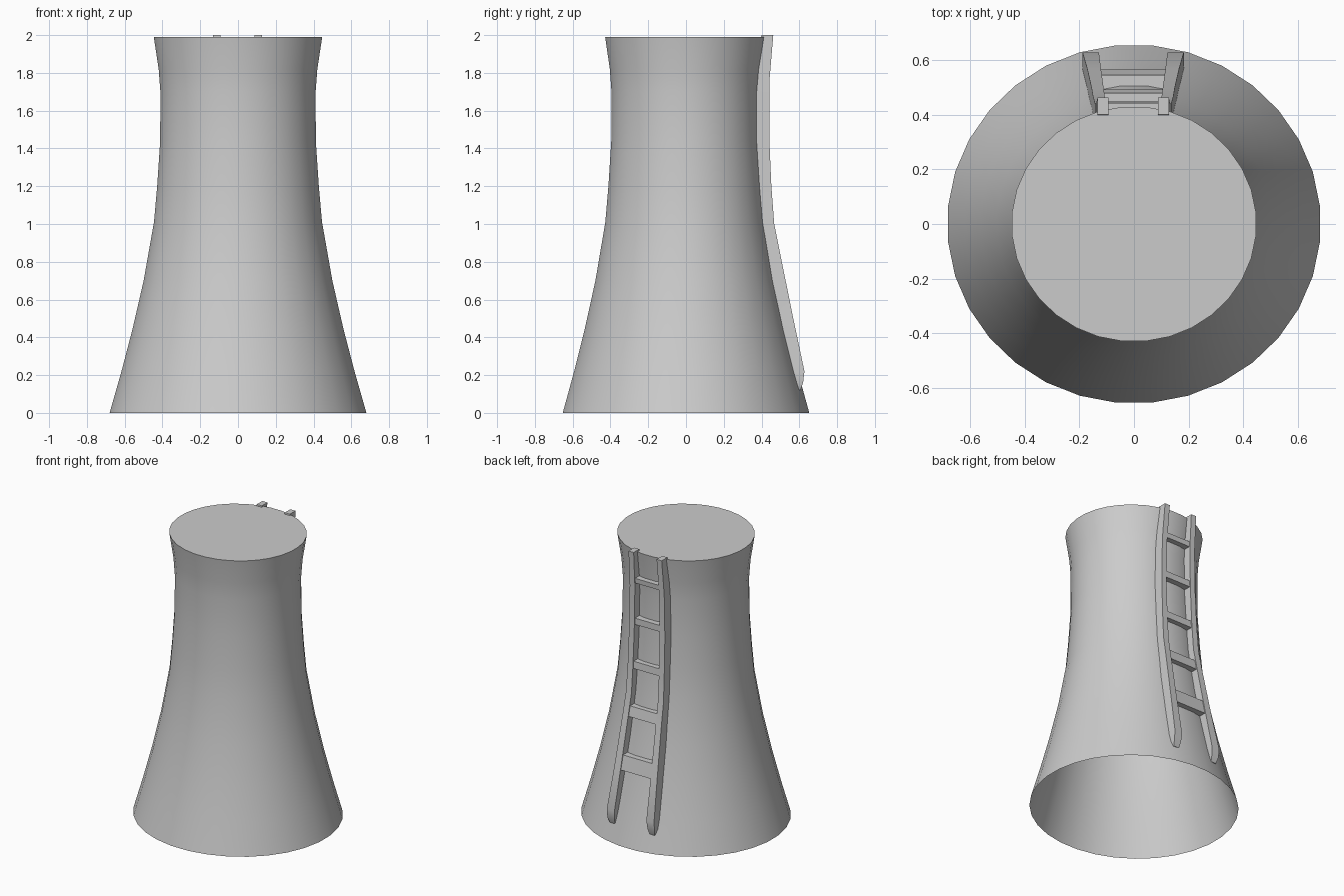
import bpy, bmesh, math

if "Cube" in bpy.data.objects:
    bpy.data.objects.remove(bpy.data.objects["Cube"])

SIDES = 32
SQUASH = 0.96          # tower is slightly narrower front to back

# Tower silhouette: (height, radius along x)
PROFILE = [(0, .683), (.22, .62), (.44, .562), (.7, .502), (1.01, .447), (1.2, .43),
           (1.44, .414), (1.7, .413), (1.82, .422), (1.99, .448)]
# Ladder rail: (height, outer y, inner x, outer x)
RAIL = [(.12, .605, .135, .175), (.16, .62, .13, .185), (.22, .627, .125, .185), (.5, .568, .118, .168),
        (.85, .497, .108, .152), (1.0, .467, .104, .147), (1.2, .452, .102, .143), (1.45, .441, .1, .14),
        (1.75, .441, .095, .135), (2.0, .462, .09, .13)]
# Rungs: (centre height, thickness)
RUNGS = [(.54, .1), (.88, .07), (1.195, .05), (1.5, .045), (1.79, .035)]

grey = bpy.data.materials.new("concrete grey")
grey.diffuse_color = (.6, .6, .6, 1)
grey.use_nodes = True
grey.node_tree.nodes["Principled BSDF"].inputs["Base Color"].default_value = grey.diffuse_color


def lookup(table, z, col):
    """Linear interpolation of a table column by height."""
    for a, b in zip(table, table[1:]):
        if z <= b[0]:
            t = (z - a[0]) / (b[0] - a[0])
            return a[col] + t * (b[col] - a[col])
    return table[-1][col]


def wall_y(z):
    """Depth just under the tower skin behind the ladder."""
    return lookup(PROFILE, z, 1) * SQUASH * .94 - .005


def loft(name, rings, cap_start=True, cap_end=True, angle=40):
    bm = bmesh.new()
    loops = [[bm.verts.new(p) for p in ring] for ring in rings]
    n = len(loops[0])
    for a, b in zip(loops, loops[1:]):
        for i in range(n):
            j = (i + 1) % n
            bm.faces.new((a[i], a[j], b[j], b[i]))
    if cap_start:
        bm.faces.new(loops[0][::-1])
    if cap_end:
        bm.faces.new(loops[-1])
    mesh = bpy.data.meshes.new(name)
    bm.to_mesh(mesh)
    bm.free()
    mesh.materials.append(grey)
    obj = bpy.data.objects.new(name, mesh)
    bpy.context.collection.objects.link(obj)
    bpy.ops.object.select_all(action='DESELECT')
    obj.select_set(True)
    bpy.context.view_layer.objects.active = obj
    bpy.ops.object.shade_smooth_by_angle(angle=math.radians(angle))
    return obj


# Tower shell: closed top, open bottom
def ring(z, r):
    angles = [2 * math.pi * (i + .5) / SIDES for i in range(SIDES)]
    return [(r * math.cos(a), r * SQUASH * math.sin(a), z) for a in angles]


loft("tower", [ring(z, r) for z, r in PROFILE], cap_start=False)

# Ladder rails, one each side
for side, name in ((-1, "left_rail"), (1, "right_rail")):
    rings = []
    for z, y, xi, xo in RAIL:
        pts = [(xi, wall_y(z)), (xo, wall_y(z)), (xo, y), (xi, y)]
        pts = [(side * x - .003, py, z) for x, py in pts]
        rings.append(pts if side > 0 else pts[::-1])
    loft(name, rings)

# Ladder rungs, following the slope of the rails
for k, (zc, h) in enumerate(RUNGS):
    rings = []
    for z in (zc - h / 2, zc + h / 2):
        x = lookup(RAIL, z, 2) + .01
        y = lookup(RAIL, z, 1) - .006
        rings.append([(-x, wall_y(z), z), (x, wall_y(z), z), (x, y, z), (-x, y, z)])
    loft(f"rung_{k + 1}", rings)
